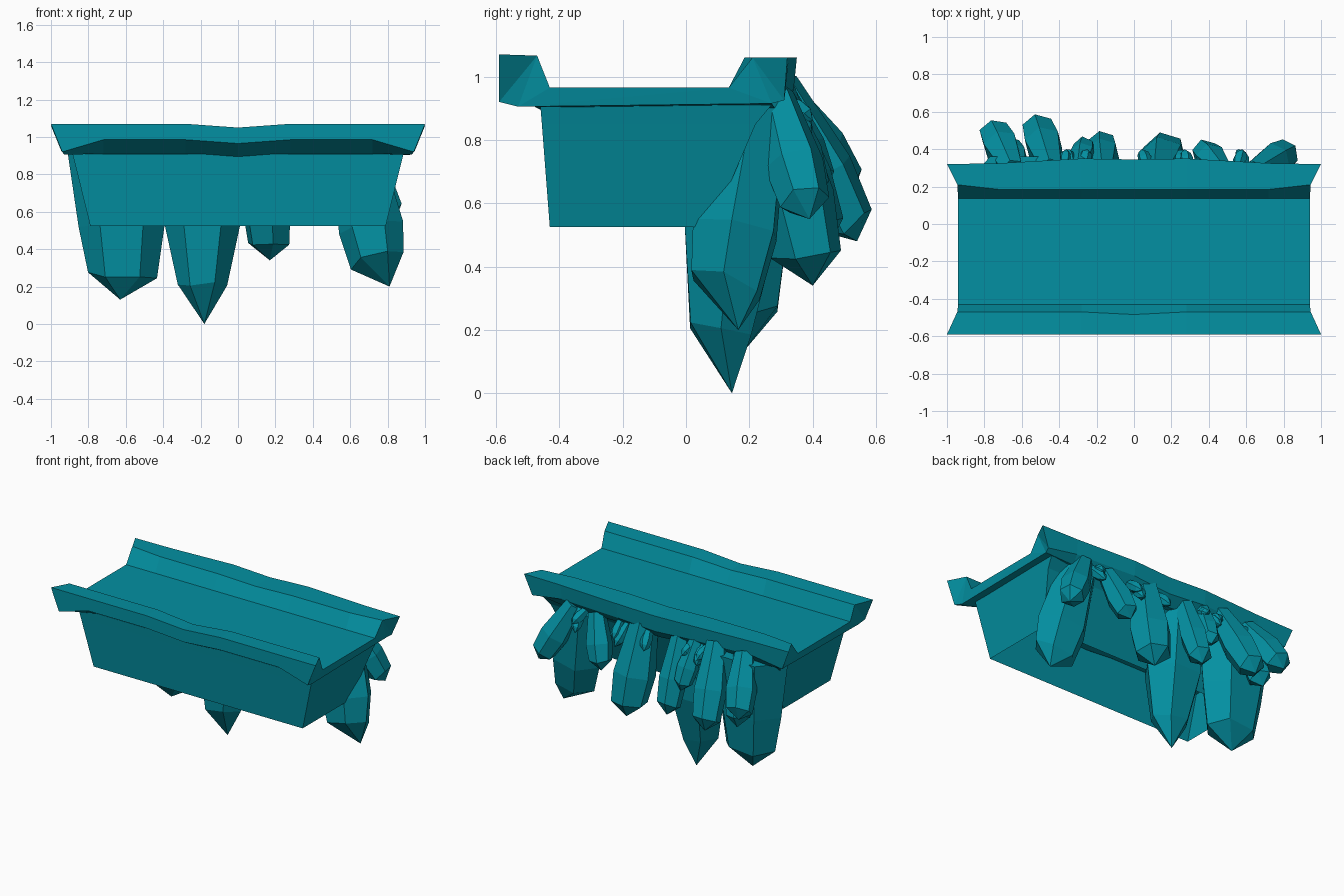
import bpy, bmesh, math, random
from mathutils import Vector

if "Cube" in bpy.data.objects:
    bpy.data.objects.remove(bpy.data.objects["Cube"])

random.seed(4)
mat = bpy.data.materials.new("teal_stone")
mat.diffuse_color = (0.001, 0.28, 0.36, 1)
mat.use_nodes = True
mat.node_tree.nodes["Principled BSDF"].inputs["Base Color"].default_value = mat.diffuse_color


def finish(bm, name):
    me = bpy.data.meshes.new(name)
    bm.to_mesh(me)
    bm.free()
    me.materials.append(mat)
    ob = bpy.data.objects.new(name, me)
    bpy.context.collection.objects.link(ob)
    return ob


def loft(name, rings, open_start=False):
    """Skin a list of equal-length closed rings and cap the ends."""
    bm = bmesh.new()
    vs = [[bm.verts.new(p) for p in r] for r in rings]
    n = len(rings[0])
    for a, b in zip(vs, vs[1:]):
        for i in range(n):
            j = (i + 1) % n
            bm.faces.new((a[i], a[j], b[j], b[i]))
    caps = [bm.faces.new(vs[0]), bm.faces.new(vs[-1])]
    bmesh.ops.recalc_face_normals(bm, faces=bm.faces)
    if open_start:
        bm.faces.remove(caps.pop(0))
    bmesh.ops.triangulate(bm, faces=caps)
    return finish(bm, name)


# Ledge slab: channel profile, flared at the ends, dipping at the centre
def section(x, sag, back, inner):
    pts = [(-.59, 1.07 - sag), (-.47 - sag * .7, 1.066 - sag), (-.43, .965),
           (.135, .965), (inner, 1.06 - sag * .5), (back, 1.06 - sag * .5),
           (back - .01, .96 - sag), (.28, .90 - sag), (-.45, .91 - sag),
           (-.59, .985 - sag)]
    return [(x, y, z) for y, z in pts]


def end_section(s):
    pts = [(1, -.59, 1.07), (.945, -.47, 1.066), (.94, -.43, .965),
           (.94, .135, .965), (.945, .21, 1.06), (1, .32, 1.06),
           (.945, .31, .925), (.93, .27, .915), (.93, -.53, .905),
           (.94, -.59, .92)]
    return [(s * x, y, z) for x, y, z in pts]


loft("ledge_slab", [end_section(-1), section(-.72, 0, .325, .185),
                    section(-.28, 0, .35, .185), section(0, .02, .345, .185),
                    section(.28, 0, .35, .185), section(.72, 0, .325, .185),
                    end_section(1)])

# Tapered support block under the slab, hollow from below
loft("support_block", [
    [(-.79, -.43, .525), (.79, -.43, .525), (.79, .08, .525), (-.79, .08, .525)],
    [(-.87, -.455, .85), (.87, -.455, .85), (.87, .22, .85), (-.87, .22, .85)],
    [(-.885, -.46, .91), (.885, -.46, .91), (.885, .27, .91), (-.885, .27, .91)]],
    open_start=True)


# Faceted hexagonal crystal from root to tip; off shifts the point off-axis
def crystal(name, root, tip, r, r_root=.55, r_end=.8, shoulder=.82, turn=0,
            deep=1, off=(0, 0, 0), mid=.55):
    root, tip = Vector(root), Vector(tip)
    axis = tip - root
    d = axis.normalized()
    u = (Vector((1, 0, 0)) - d * d.x).normalized()
    v = d.cross(u)
    jit = [random.uniform(-.035, .035) for _ in range(6)]
    bm = bmesh.new()
    rings = []
    for t, k in ((0, r_root), (mid, 1), (shoulder, r_end)):
        ring = []
        for i in range(6):
            a = turn + i * math.tau / 6
            h = t + (jit[i] if t > .7 else 0)
            ring.append(bm.verts.new(root + axis * h + r * k *
                                     (u * math.cos(a) + v * deep * math.sin(a))))
        rings.append(ring)
    apex = bm.verts.new(tip + Vector(off))
    bm.faces.new(rings[0])
    for i in range(6):
        j = (i + 1) % 6
        for a, b in zip(rings, rings[1:]):
            bm.faces.new((a[i], a[j], b[j], b[i]))
        bm.faces.new((rings[-1][i], rings[-1][j], apex))
    bmesh.ops.recalc_face_normals(bm, faces=bm.faces)
    finish(bm, name)


# Large hanging crystals
crystal("large_crystal_centre", (-.19, .18, .90), (-.19, .09, 0), .20, .85, .66,
        .79, 0, .85, (.01, .055, 0), .42)
crystal("large_crystal_left", (-.63, .20, .92), (-.615, .18, .13), .23, 1.22, .80,
        .83, 0, .66, (-.015, 0, 0), .5)
crystal("large_crystal_right", (.64, .22, .90), (.77, .10, .20), .175, .75, .84,
        .80, .1, .85, (.04, .065, 0), .55)

# Medium crystals leaning out from the back
medium = [((.13, .26, .95), (.17, .40, .34), .135, .84),
          ((-.44, .29, .97), (-.52, .54, .48), .105, .88),
          ((-.65, .29, .95), (-.76, .52, .61), .10, .86),
          ((-.16, .28, .95), (-.17, .45, .46), .09, .86),
          ((.47, .29, .93), (.36, .40, .60), .085, .85),
          ((.64, .28, .94), (.84, .39, .55), .095, .86),
          ((-.62, .27, .93), (-.68, .42, .50), .09, .86),
          ((-.29, .30, .95), (-.26, .43, .64), .07, .85)]
for i, (a, b, r, s) in enumerate(medium):
    crystal(f"medium_crystal_{i + 1}", a, b, r, .65, .85, s, .3)

# Small crystal sprigs tucked below the rear rail
for i, (x, dx) in enumerate([(-.38, .02), (-.33, -.03), (-.28, .03), (.23, .03),
                             (.29, -.02), (.55, .03), (.60, -.04), (.08, -.04)]):
    drop = random.uniform(.06, .16)
    crystal(f"small_crystal_{i + 1}", (x, .28, .93), (x + dx, .40, .93 - drop),
            .038, .6, .8, .8, i)
